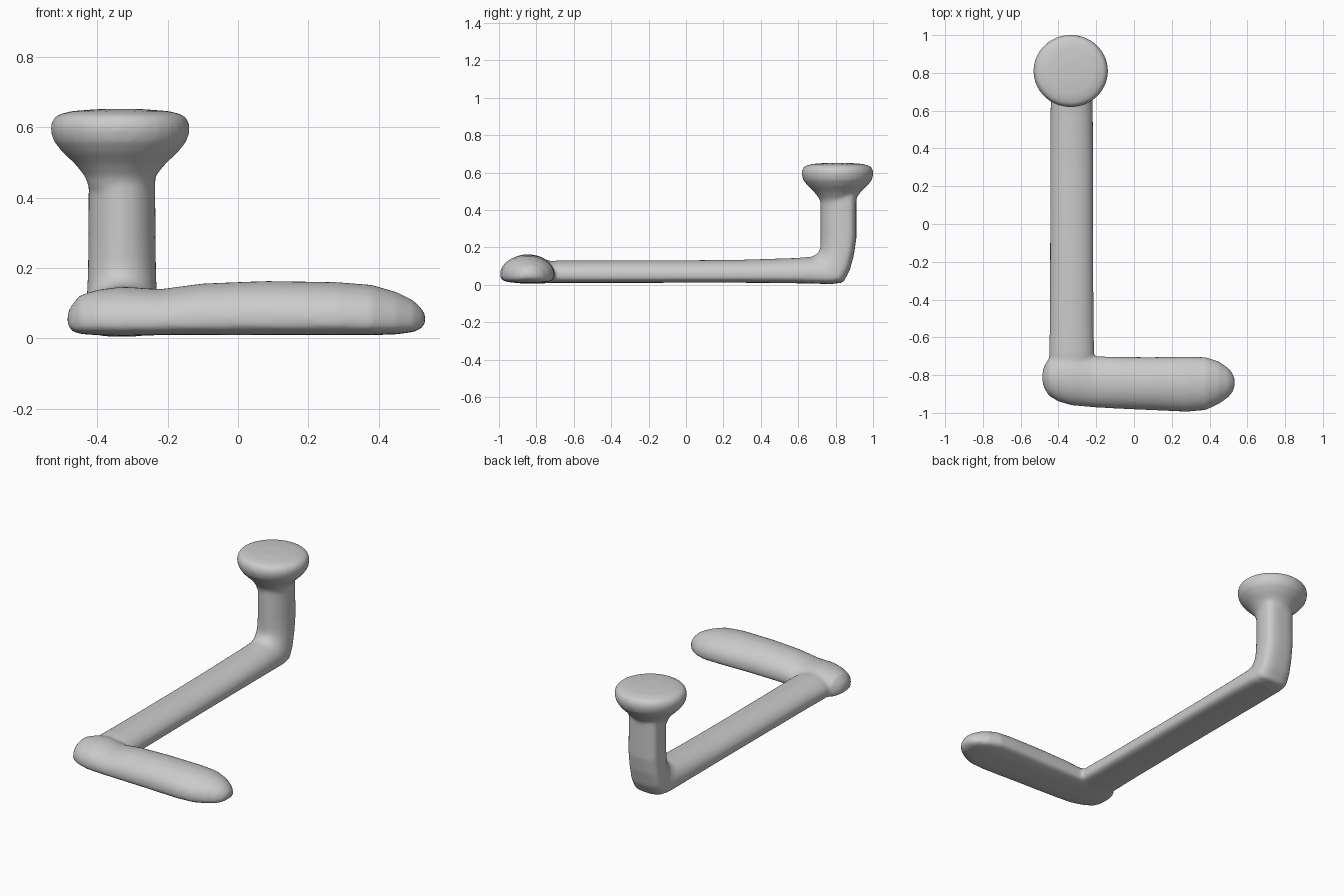
import bpy, bmesh, math
from mathutils import Vector

cube = bpy.data.objects.get("Cube")
if cube:
    bpy.data.objects.remove(cube)

grey = bpy.data.materials.new("plain grey")
grey.use_nodes = True
grey.diffuse_color = (0.6, 0.6, 0.6, 1)
grey.node_tree.nodes["Principled BSDF"].inputs["Base Color"].default_value = (0.6, 0.6, 0.6, 1)

SIDES = 32


def ring(bm, bottom, top, side, belly):
    """Domed section with a flattened underside, spanning bottom to top."""
    bottom, top, side = Vector(bottom), Vector(top), Vector(side)
    mid = bottom.lerp(top, belly)
    verts = []
    for i in range(SIDES):
        t = math.tau * i / SIDES
        c, s = math.cos(t), math.sin(t)
        if s >= 0:
            p = mid + side * c + (top - mid) * s
        else:
            c = math.copysign(abs(c) ** 0.75, c)
            p = mid + side * c + (bottom - mid) * abs(s) ** 0.5
        verts.append(bm.verts.new(p))
    return verts


def skin(bm, rings):
    """Join successive rings into a closed tube."""
    for a, b in zip(rings, rings[1:]):
        for i in range(SIDES):
            j = (i + 1) % SIDES
            bm.faces.new((a[i], a[j], b[j], b[i]))
    bm.faces.new(rings[0])
    bm.faces.new(rings[-1])


def build(name, fill):
    bm = bmesh.new()
    fill(bm)
    bmesh.ops.recalc_face_normals(bm, faces=bm.faces)
    mesh = bpy.data.meshes.new(name)
    bm.to_mesh(mesh)
    bm.free()
    mesh.materials.append(grey)
    obj = bpy.data.objects.new(name, mesh)
    bpy.context.collection.objects.link(obj)
    return obj


# Rounded arm lying across the front: x, centre y, half width, bottom, top
def front_arm(bm):
    rows = [(-0.485, -0.81, 0.025, 0.04, 0.07), (-0.475, -0.81, 0.06, 0.022, 0.092),
            (-0.45, -0.81, 0.1, 0.012, 0.122), (-0.40, -0.81, 0.13, 0.009, 0.138),
            (-0.33, -0.815, 0.145, 0.006, 0.147), (-0.22, -0.835, 0.135, 0.009, 0.14),
            (-0.10, -0.84, 0.137, 0.009, 0.156), (0.08, -0.845, 0.14, 0.009, 0.163),
            (0.28, -0.848, 0.146, 0.009, 0.16), (0.38, -0.845, 0.14, 0.009, 0.152),
            (0.45, -0.84, 0.112, 0.011, 0.132), (0.50, -0.84, 0.077, 0.018, 0.107),
            (0.525, -0.84, 0.045, 0.03, 0.082), (0.533, -0.84, 0.02, 0.045, 0.065)]
    skin(bm, [ring(bm, (x, y, lo), (x, y, hi), (0, w, 0), 0.32) for x, y, w, lo, hi in rows])


# Long bar that bends upward into the stem: outer y z, inner y z, half width
def bar_and_stem(bm):
    rows = [(-0.85, 0.01, -0.85, 0.12, 0.11), (-0.68, 0.01, -0.68, 0.13, 0.12),
            (-0.55, 0.01, -0.55, 0.13, 0.116), (0.0, 0.011, 0.0, 0.131, 0.114),
            (0.3, 0.011, 0.3, 0.134, 0.114), (0.6, 0.008, 0.58, 0.143, 0.112),
            (0.78, 0.004, 0.67, 0.15, 0.108), (0.84, 0.012, 0.70, 0.164, 0.104),
            (0.875, 0.075, 0.717, 0.19, 0.1), (0.898, 0.16, 0.72, 0.22, 0.097),
            (0.911, 0.25, 0.72, 0.27, 0.096), (0.911, 0.38, 0.72, 0.38, 0.095),
            (0.911, 0.54, 0.72, 0.54, 0.095)]
    skin(bm, [ring(bm, (-0.33, a, b), (-0.33, c, d), (w, 0, 0), 0.38) for a, b, c, d, w in rows])


# Mushroom-shaped knob: radius, height
def knob(bm):
    rows = [(0.09, 0.43), (0.1, 0.46), (0.128, 0.495), (0.165, 0.53), (0.189, 0.56),
            (0.198, 0.59), (0.196, 0.615), (0.181, 0.635), (0.14, 0.646), (0.06, 0.652)]
    rings = []
    for r, z in rows:
        rings.append([bm.verts.new((-0.335 + r * math.cos(math.tau * i / SIDES),
                                    0.81 + 0.97 * r * math.sin(math.tau * i / SIDES), z))
                      for i in range(SIDES)])
    skin(bm, rings)


parts = [build("front_arm", front_arm), build("bar_and_stem", bar_and_stem), build("knob", knob)]

# Fuse the parts into one soft moulded body
bpy.ops.object.select_all(action='DESELECT')
for part in parts:
    part.select_set(True)
bpy.context.view_layer.objects.active = parts[0]
bpy.ops.object.join()
body = bpy.context.object
body.name = "moulded_handle"

fuse = body.modifiers.new("fuse", 'REMESH')
fuse.mode = 'VOXEL'
fuse.voxel_size = 0.01
fuse.use_smooth_shade = True
soften = body.modifiers.new("soften", 'SMOOTH')
soften.factor = 0.5
soften.iterations = 6
